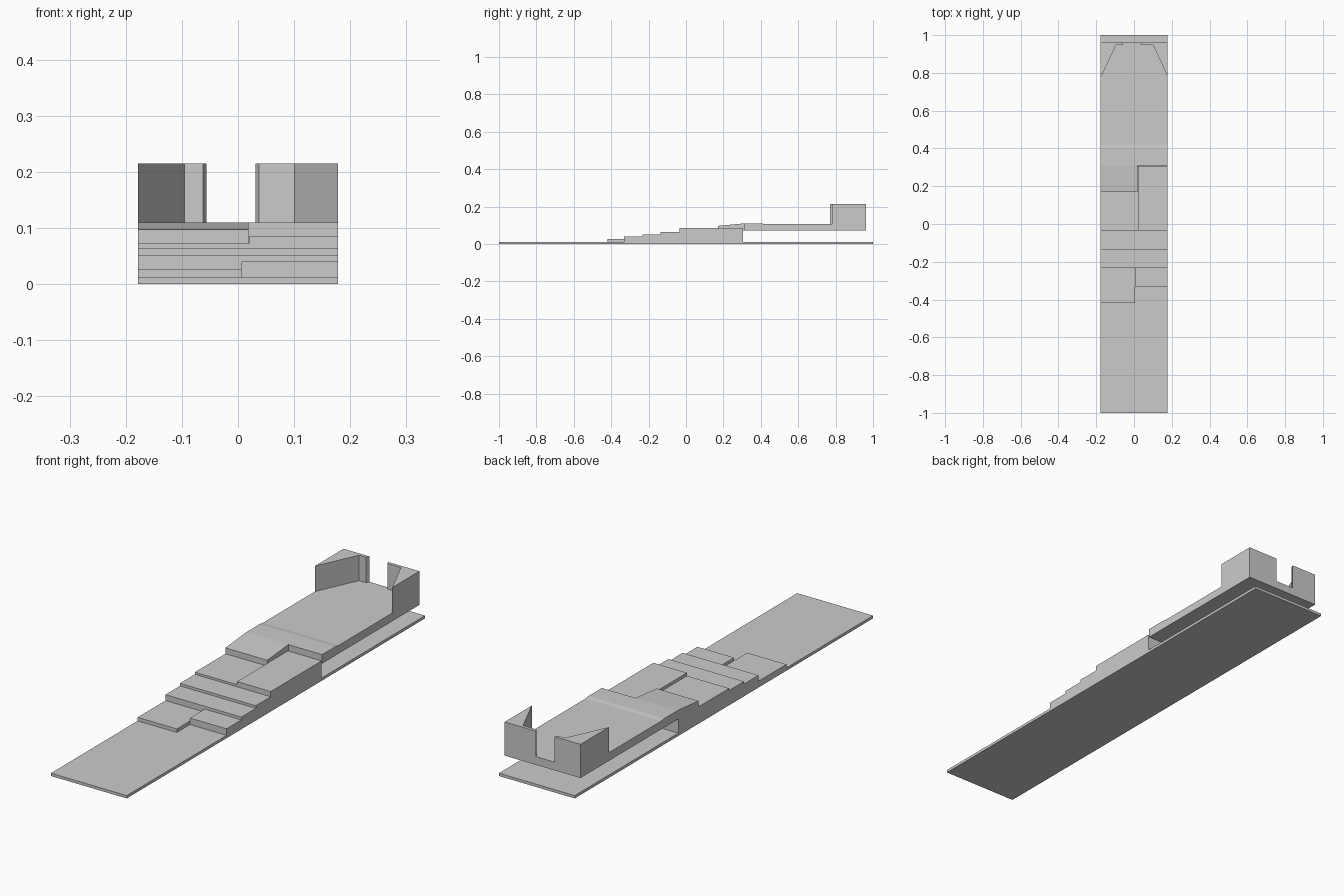
import bpy, bmesh

if "Cube" in bpy.data.objects:
    bpy.data.objects.remove(bpy.data.objects["Cube"])

W = 0.178      # half width of the ramp
BASE = 0.012   # thickness of the ground plate
UNDER = 0.072  # underside of the raised deck
END = 0.962    # rear end of the deck


def prism(name, outline, z0, z1, cuts=(), height=None):
    """Extrude an xy outline from z0 to z1; optionally split at y cuts and reshape the top."""
    bm = bmesh.new()
    face = bm.faces.new([bm.verts.new((x, y, z0)) for x, y in outline])
    ext = bmesh.ops.extrude_face_region(bm, geom=[face], use_keep_orig=True)
    for v in ext["geom"]:
        if isinstance(v, bmesh.types.BMVert):
            v.co.z = z1
    for y in cuts:
        bmesh.ops.bisect_plane(bm, geom=bm.verts[:] + bm.edges[:] + bm.faces[:],
                               dist=1e-5, plane_co=(0, y, 0), plane_no=(0, 1, 0))
    if height:
        for v in bm.verts:
            if v.co.z > z1 - 1e-5:
                v.co.z = height(v.co.y)
    bmesh.ops.recalc_face_normals(bm, faces=bm.faces[:])
    mesh = bpy.data.meshes.new(name)
    bm.to_mesh(mesh)
    bm.free()
    obj = bpy.data.objects.new(name, mesh)
    bpy.context.collection.objects.link(obj)
    return obj


def box(name, x0, x1, y0, y1, z0, z1):
    return prism(name, [(x0, y0), (x1, y0), (x1, y1), (x0, y1)], z0, z1)


# Thin ground plate
box("ground_plate", -W, W, -1, 1, 0, BASE)

# Stair blocks: x range, y range, top height
steps = [
    ("low_step_left", -W, 0.006, -0.419, -0.232, 0.027),
    ("low_step_right", 0.006, W, -0.331, -0.232, 0.040),
    ("middle_step", -W, W, -0.232, -0.135, 0.052),
    ("upper_step", -W, W, -0.135, -0.035, 0.063),
    ("landing_left", -W, 0.02, -0.035, 0.306, UNDER),
    ("landing_right", 0.02, W, -0.035, 0.306, 0.085),
]
for name, x0, x1, y0, y1, top in steps:
    box(name, x0, x1, y0, y1, BASE, top)

# Raised deck with a stepped front edge and a sloping top
profile = [(0.17, 0.097), (0.31, 0.110), (0.40, 0.110), (0.42, 0.107), (END, 0.107)]


def deck_height(y):
    for (ya, za), (yb, zb) in zip(profile, profile[1:]):
        if y <= yb + 1e-5:
            return za + (zb - za) * (y - ya) / (yb - ya)
    return profile[-1][1]


prism("deck", [(-W, 0.17), (0.019, 0.17), (0.019, 0.31), (W, 0.31), (W, END), (-W, END)],
      UNDER, 0.2, cuts=(0.31, 0.40, 0.42), height=deck_height)

# Rear corner walls with slanted inner faces and a gap between them
walls = {
    "corner_wall_left": [(-W, 0.77), (-0.095, 0.948), (-0.062, 0.948), (-0.056, END), (-W, END)],
    "corner_wall_right": [(W, 0.78), (0.101, 0.948), (0.037, 0.948), (0.031, END), (W, END)],
}
for name, outline in walls.items():
    prism(name, outline, 0.107, 0.215)
